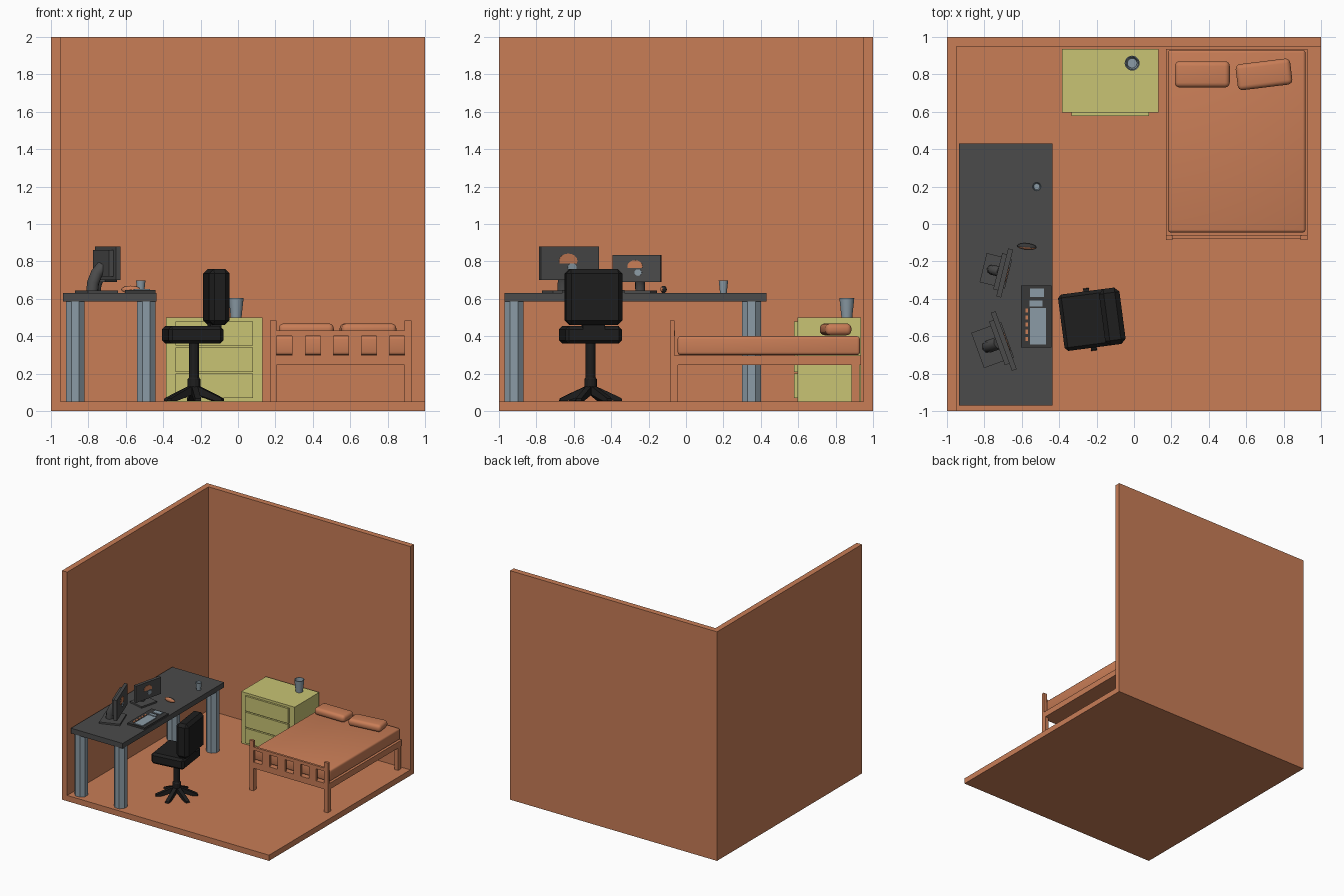
import bpy, bmesh, math
from mathutils import Matrix, Vector

if "Cube" in bpy.data.objects:
    bpy.data.objects.remove(bpy.data.objects["Cube"], do_unlink=True)


def material(name, *rgb):
    m = bpy.data.materials.new(name)
    m.use_nodes = True
    m.diffuse_color = (*rgb, 1)
    m.node_tree.nodes["Principled BSDF"].inputs["Base Color"].default_value = (*rgb, 1)
    return m


ORANGE = material("terracotta", 0.58, 0.205, 0.094)
DESK = material("dark grey", 0.07, 0.07, 0.07)
STEEL = material("blue grey", 0.26, 0.33, 0.38)
BLACK = material("soft black", 0.013, 0.013, 0.013)
YELLOW = material("pale yellow", 0.58, 0.55, 0.175)
CHARCOAL = material("charcoal", 0.04, 0.04, 0.04)
WORLD = Matrix()


def frame(x, y, z, degrees):
    return Matrix.Translation((x, y, z)) @ Matrix.Rotation(math.radians(degrees), 4, "Z")


def finish(name, bm, mat, smooth=False):
    bmesh.ops.recalc_face_normals(bm, faces=bm.faces)
    me = bpy.data.meshes.new(name)
    bm.to_mesh(me)
    bm.free()
    me.materials.append(mat)
    ob = bpy.data.objects.new(name, me)
    bpy.context.collection.objects.link(ob)
    if smooth:
        bpy.ops.object.select_all(action="DESELECT")
        ob.select_set(True)
        bpy.context.view_layer.objects.active = ob
        bpy.ops.object.shade_smooth_by_angle(angle=math.radians(40))
    return ob


def box(name, x, y, z, mat, at=WORLD, bevel=0, segments=1):
    """Box from (min, max) pairs, placed in the given frame."""
    lo, hi = Vector((x[0], y[0], z[0])), Vector((x[1], y[1], z[1]))
    bm = bmesh.new()
    bmesh.ops.create_cube(bm, size=1, matrix=at @ Matrix.Translation((lo + hi) / 2)
                          @ Matrix.Diagonal((*(hi - lo), 1)))
    if bevel:
        bmesh.ops.bevel(bm, geom=bm.edges[:], offset=bevel, segments=segments,
                        profile=0.5, affect="EDGES")
    return finish(name, bm, mat, segments > 1)


def lathe(name, profile, sides, mat, at, smooth=False, turn=0):
    """Closed solid of revolution from (radius, height) points."""
    bm = bmesh.new()
    rings = []
    for r, z in profile:
        rings.append([bm.verts.new(at @ Vector((r * math.cos(a), r * math.sin(a), z)))
                      for a in (turn + math.tau * i / sides for i in range(sides))])
    for a, b in zip(rings, rings[1:]):
        for i in range(sides):
            j = (i + 1) % sides
            bm.faces.new((a[i], a[j], b[j], b[i]))
    bm.faces.new(rings[0])
    bm.faces.new(rings[-1])
    return finish(name, bm, mat, smooth)


def blob(name, x, y, z, size, mat, at, cut=False):
    """Thin decorative disc facing local +x, optionally only its upper half."""
    bm = bmesh.new()
    bmesh.ops.create_cone(bm, cap_ends=True, segments=16, radius1=1, radius2=1, depth=1)
    if cut:
        bmesh.ops.bisect_plane(bm, geom=bm.verts[:] + bm.edges[:] + bm.faces[:],
                               plane_co=(0.3, 0, 0), plane_no=(1, 0, 0), clear_outer=True)
    bm.transform(at @ Matrix.Translation((x, y, z))
                 @ Matrix.Diagonal((0.004, *size, 1)) @ Matrix.Rotation(math.pi / 2, 4, "Y"))
    finish(name, bm, mat)


# Room shell
box("floor", (-1, 1), (-1, 1), (0, 0.05), ORANGE)
box("left_wall", (-1, -0.95), (-1, 1), (0.05, 2), ORANGE)
box("back_wall", (-0.95, 1), (0.95, 1), (0.05, 2), ORANGE)

# Desk with octagonal legs
box("desk_top", (-0.935, -0.435), (-0.97, 0.43), (0.585, 0.63), DESK)
for x in (-0.87, -0.49):
    for y in (-0.92, 0.35):
        lathe("desk_leg", [(0.054, 0.05), (0.054, 0.585)], 8, STEEL,
              frame(x, y, 0, 0), turn=math.pi / 8)

# Dresser
box("dresser_body", (-0.385, 0.13), (0.595, 0.935), (0.05, 0.5), YELLOW)
for z in (0.07, 0.21, 0.35):
    box("drawer_front", (-0.335, 0.08), (0.578, 0.6), (z, z + 0.13), YELLOW)


# Cups
def cup(name, x, y, z, r, h):
    lathe(name, [(r * 0.72, 0), (r, h), (r * 0.86, h), (r * 0.64, h * 0.1)], 20, STEEL,
          frame(x, y, z, 0), True)


cup("dresser_cup", -0.01, 0.86, 0.5, 0.04, 0.105)
cup("desk_cup", -0.52, 0.2, 0.63, 0.025, 0.067)

# Bed frame
for x in (0.17, 0.89):
    box("foot_post", (x, x + 0.037), (-0.085, -0.062), (0.05, 0.485), ORANGE)
    for y in (-0.085, 0.885):
        box("bed_leg", (x, x + 0.037), (y, y + 0.042), (0.05, 0.25), ORANGE)
box("bed_base", (0.17, 0.927), (-0.07, 0.935), (0.245, 0.298), ORANGE)
box("foot_lower_rail", (0.2, 0.895), (-0.08, -0.06), (0.245, 0.298), ORANGE)
box("foot_upper_rail", (0.2, 0.895), (-0.08, -0.06), (0.402, 0.43), ORANGE)
for i in range(4):
    x = 0.29 + 0.15 * i
    box("foot_slat", (x, x + 0.07), (-0.08, -0.062), (0.295, 0.405), ORANGE)
box("mattress", (0.182, 0.917), (-0.045, 0.93), (0.3, 0.4), ORANGE, bevel=0.015, segments=3)

# Pillows
for x, y, turn in ((0.365, 0.8, 0), (0.695, 0.8, 7)):
    box("pillow", (-0.147, 0.147), (-0.07, 0.07), (0, 0.063), ORANGE,
        frame(x, y, 0.405, turn), 0.026, 4)

# Office chair
chair = frame(-0.235, -0.51, 0, 7.5)
box("chair_seat", (-0.155, 0.14), (-0.152, 0.152), (0.36, 0.455), BLACK, chair, 0.018)
box("chair_back", (0.065, 0.175), (-0.152, 0.152), (0.46, 0.76), BLACK, chair, 0.025)
box("chair_back_support", (0.08, 0.14), (-0.06, 0.06), (0.42, 0.5), BLACK, chair)
lathe("chair_column", [(0.034, 0.09), (0.034, 0.17), (0.027, 0.18), (0.027, 0.365)],
      12, BLACK, chair)
for i in range(6):
    spoke = chair @ Matrix.Rotation(math.radians(30 + 60 * i), 4, "Z")
    bm = bmesh.new()
    profile = [(0, 0.095), (0.125, 0.055), (0.168, 0.055), (0.165, 0.068), (0.13, 0.085), (0, 0.145)]
    sides = [[bm.verts.new(spoke @ Vector((x, w, z))) for x, z in profile] for w in (-0.016, 0.016)]
    for side in sides:
        bm.faces.new(side)
    for k in range(len(profile)):
        n = (k + 1) % len(profile)
        bm.faces.new((sides[0][k], sides[0][n], sides[1][n], sides[1][k]))
    finish("chair_spoke", bm, BLACK)


# Monitors with curved necks and a picture on each screen
def monitor(x, y, turn, s, bottom, top):
    at = frame(x, y, 0.63, turn)
    half = 0.165 * s
    bottom, top = bottom - 0.63, top - 0.63
    mid = (bottom + top) / 2
    box("monitor_screen", (-0.015, 0.012), (-half, half), (bottom, top), DESK, at)
    box("monitor_rear", (-0.04, -0.015), (-half * 0.75, half * 0.75),
        (bottom + 0.02, top - 0.02), DESK, at)
    box("monitor_base", (-0.15 * s, 0.02), (-0.1 * s, 0.1 * s), (0, 0.014), DESK, at)
    curve = bpy.data.curves.new("monitor_neck", "CURVE")
    curve.dimensions = "3D"
    curve.bevel_depth = 0.034 * s
    curve.bevel_resolution = 2
    curve.use_fill_caps = True
    path = curve.splines.new("POLY")
    points = [(-0.09, 0.01), (-0.085, mid * 0.35), (-0.065, mid * 0.65), (-0.03, mid * 0.9)]
    path.points.add(len(points) - 1)
    for p, (px, pz) in zip(path.points, points):
        p.co = (px * s, 0, pz, 1)
    curve.materials.append(DESK)
    neck = bpy.data.objects.new("monitor_neck", curve)
    neck.matrix_world = at
    bpy.context.collection.objects.link(neck)
    blob("screen_picture_top", 0.013, -0.01 * s, mid + 0.012, (0.052 * s, 0.04 * s), ORANGE, at, True)
    blob("screen_picture_stem", 0.013, 0.012 * s, mid - 0.022, (0.025 * s, 0.022 * s), STEEL, at)


monitor(-0.695, -0.625, 20, 1, 0.7, 0.88)
monitor(-0.69, -0.262, -14, 0.8, 0.69, 0.835)

# Keyboard with key blocks
box("keyboard", (-0.605, -0.44), (-0.66, -0.33), (0.63, 0.646), CHARCOAL)
for x, y in (((-0.555, -0.47), (-0.645, -0.45)), ((-0.555, -0.48), (-0.39, -0.345)),
             ((-0.56, -0.49), (-0.44, -0.41))):
    box("key_block", x, y, (0.645, 0.652), STEEL)
for i in range(5):
    y = -0.625 + 0.038 * i
    box("accent_key", (-0.58, -0.566), (y, y + 0.022), (0.645, 0.651), ORANGE)

# Mouse with a coloured flank
bm = bmesh.new()
bmesh.ops.create_uvsphere(bm, u_segments=16, v_segments=8, radius=1)
bm.transform(frame(-0.573, -0.12, 0.65, -5) @ Matrix.Diagonal((0.052, 0.017, 0.02, 1)))
bm.normal_update()
for f in bm.faces:
    f.material_index = int(f.normal.y < -0.45)
mouse = finish("mouse", bm, CHARCOAL, True)
mouse.data.materials.append(ORANGE)
